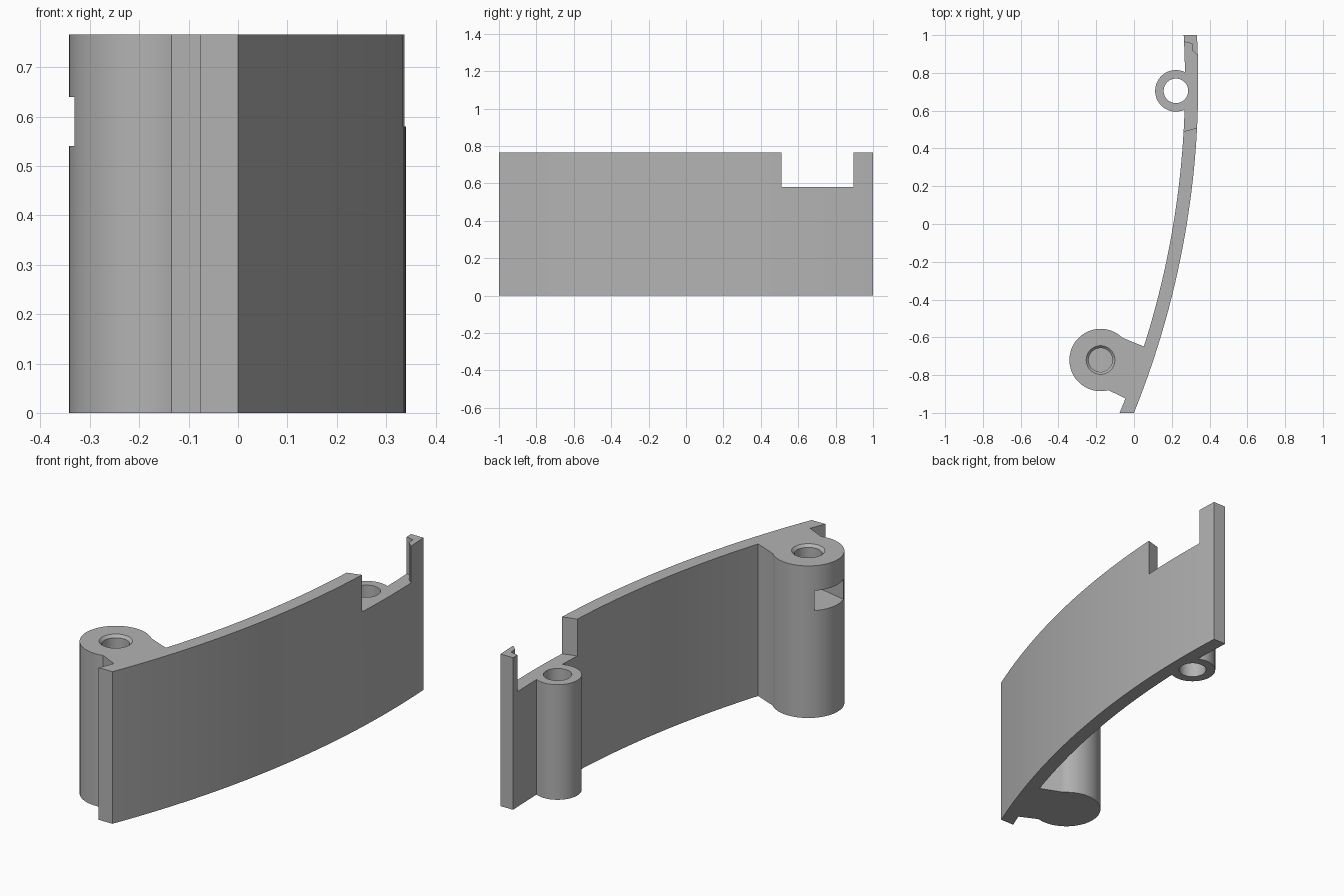
import bpy, bmesh, math

if "Cube" in bpy.data.objects:
    bpy.data.objects.remove(bpy.data.objects["Cube"])

H = 0.766          # full height
NOTCH_Z = 0.58     # floor of the notch, top of the small boss

grey = bpy.data.materials.new("plain_grey")
grey.diffuse_color = (0.45, 0.45, 0.45, 1)
grey.use_nodes = True
grey.node_tree.nodes["Principled BSDF"].inputs["Base Color"].default_value = grey.diffuse_color


def prism(name, outline, z0, z1):
    """Extrude a flat outline from z0 to z1."""
    bm = bmesh.new()
    face = bm.faces.new([bm.verts.new((x, y, z0)) for x, y in outline])
    ext = bmesh.ops.extrude_face_region(bm, geom=[face])
    for v in ext["geom"]:
        if isinstance(v, bmesh.types.BMVert):
            v.co.z = z1
    bmesh.ops.recalc_face_normals(bm, faces=bm.faces)
    me = bpy.data.meshes.new(name)
    bm.to_mesh(me)
    bm.free()
    me.materials.append(grey)
    ob = bpy.data.objects.new(name, me)
    bpy.context.collection.objects.link(ob)
    return ob


def circle(cx, cy, r, n=64):
    return [(cx + r * math.cos(2 * math.pi * i / n),
             cy + r * math.sin(2 * math.pi * i / n)) for i in range(n)]


def cone(name, cx, cy, r0, r1, z0, z1, n=64):
    """Tapered prism: the top ring is scaled to r1."""
    ob = prism(name, circle(cx, cy, r0, n), z0, z1)
    for v in ob.data.vertices:
        if v.co.z > (z0 + z1) / 2:
            v.co.x = cx + (v.co.x - cx) * r1 / r0
            v.co.y = cy + (v.co.y - cy) * r1 / r0
    return ob


def combine(target, other, op):
    mod = target.modifiers.new(op, "BOOLEAN")
    mod.operation, mod.solver, mod.object = op, "EXACT", other
    bpy.context.view_layer.objects.active = target
    bpy.ops.object.modifier_apply(modifier=mod.name)
    bpy.data.objects.remove(other, do_unlink=True)


# curved wall: two concentric arcs
CX, CY, R_OUT, R_IN, N = -4.33, 0.75, 4.67, 4.60, 32


def arc(r):
    ys = [-1 + 2 * i / N for i in range(N + 1)]
    return [(CX + math.sqrt(r * r - (y - CY) ** 2), y) for y in ys]


body = prism("curved_wall", arc(R_OUT) + arc(R_IN)[::-1], 0, H)

# notch in the top edge, with a stepped end at the post
notch = [(0.18, 0.465), (0.27, 0.492), (0.335, 0.51), (0.42, 0.535),
         (0.42, 0.895), (0.335, 0.895), (0.308, 0.92), (0.306, 0.955),
         (0.27, 0.963), (0.18, 0.963)]
combine(body, prism("notch_cutter", notch, NOTCH_Z, H + 0.1), "DIFFERENCE")

# small boss with a through hole
SX, SY = 0.222, 0.705
combine(body, prism("small_boss", circle(SX, SY, 0.11), 0, NOTCH_Z), "UNION")
combine(body, prism("small_hole", circle(SX, SY, 0.065), -0.1, H + 0.1), "DIFFERENCE")

# large boss joined to the wall by a thick web
BX, BY = -0.177, -0.72
web = [(BX, BY), (-0.07, -0.597), (-0.05, -0.607), (0.056, -0.65),
       (0.085, -0.66), (-0.01, -0.935), (-0.044, -0.924), (-0.135, -0.88)]
combine(body, prism("web", web, 0, H), "UNION")
combine(body, prism("large_boss", circle(BX, BY, 0.165, 80), 0, H), "UNION")

# blind screw hole with a chamfered mouth
combine(body, prism("screw_hole", circle(BX, BY, 0.063), 0.2, H + 0.1), "DIFFERENCE")
combine(body, cone("chamfer", BX, BY, 0.062, 0.086, H - 0.014, H + 0.01), "DIFFERENCE")

# side slot for a nut, open on the outer side of the large boss
a, w = math.radians(168), 0.09
ux, uy = math.cos(a), math.sin(a)
slot = [(BX + ux * s - uy * t, BY + uy * s + ux * t)
        for s, t in ((0.3, -w), (0.3, w), (-0.05, w), (-0.10, 0), (-0.05, -w))]
combine(body, prism("nut_slot", slot, 0.54, 0.64), "DIFFERENCE")

# smooth curves, sharp corners
body.select_set(True)
bpy.context.view_layer.objects.active = body
bpy.ops.object.shade_smooth_by_angle(angle=math.radians(30))
